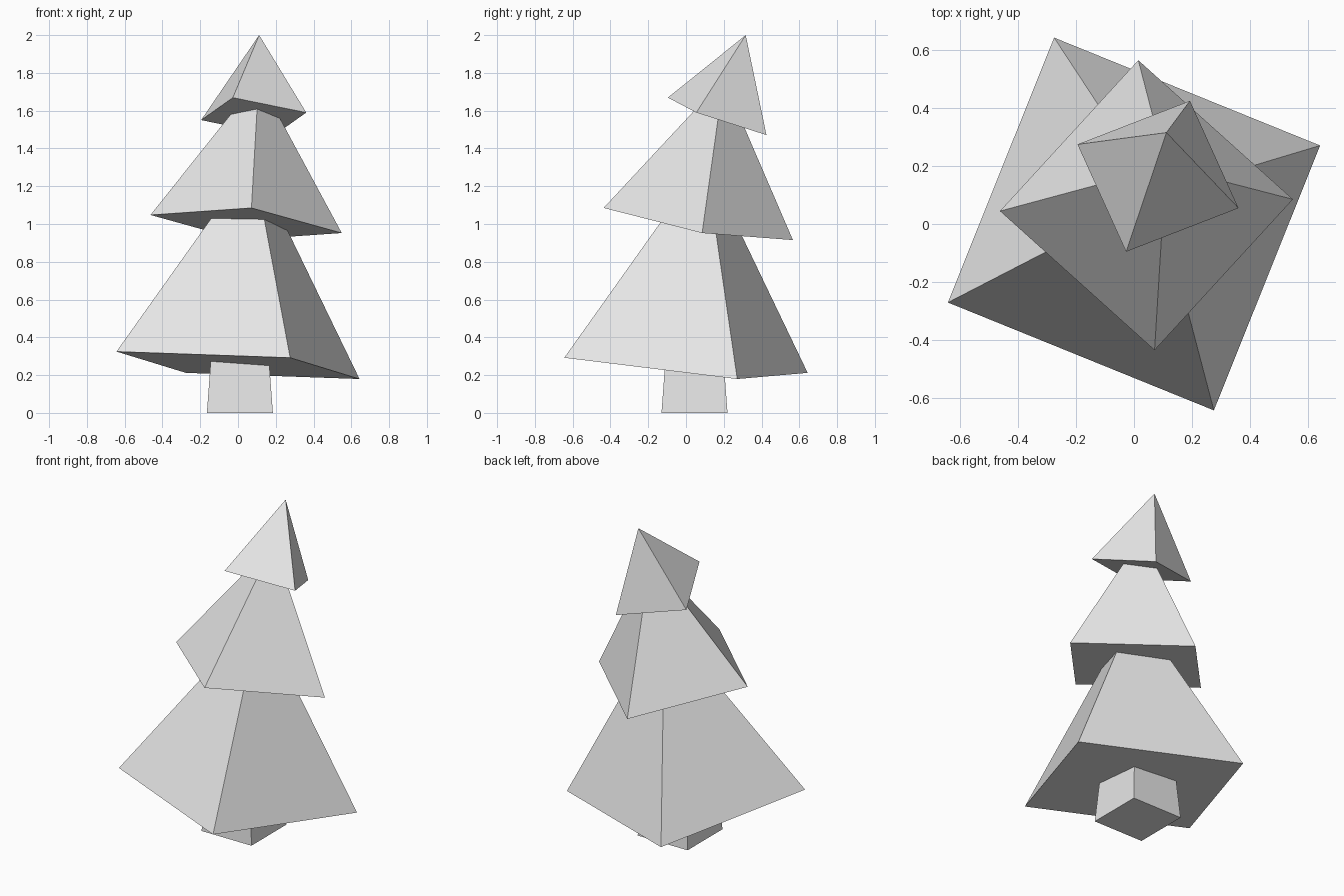
import bpy
import bmesh
from math import radians
from mathutils import Matrix, Vector

cube = bpy.data.objects.get("Cube")
if cube:
    bpy.data.objects.remove(cube, do_unlink=True)

# One plain grey for the whole tree
grey = bpy.data.materials.new("light_grey")
grey.use_nodes = True
grey.diffuse_color = (0.8, 0.8, 0.8, 1)
grey.node_tree.nodes["Principled BSDF"].inputs["Base Color"].default_value = (0.8, 0.8, 0.8, 1)


def four_sided(name, base, axis, corner, bottom, top):
    """Square pyramid or frustum: base centre, axis to the top, point towards one base corner."""
    base, axis = Vector(base), Vector(axis)
    z = axis.normalized()
    x = Vector(corner) - base
    x = (x - z * x.dot(z)).normalized()
    frame = Matrix((x, z.cross(x), z)).transposed().to_4x4()
    frame.translation = base + axis / 2

    bm = bmesh.new()
    bmesh.ops.create_cone(bm, cap_ends=True, segments=4, radius1=bottom,
                          radius2=top, depth=axis.length, matrix=frame)
    bmesh.ops.remove_doubles(bm, verts=bm.verts, dist=0.0001)
    bmesh.ops.recalc_face_normals(bm, faces=bm.faces)
    mesh = bpy.data.meshes.new(name)
    bm.to_mesh(mesh)
    bm.free()
    mesh.materials.append(grey)
    obj = bpy.data.objects.new(name, mesh)
    bpy.context.collection.objects.link(obj)
    return obj


# Upright tapered trunk, its top hidden in the lowest tier
four_sided("trunk", (0.01, 0.045, 0), (0, 0, 0.4), (1.01, 1.045, 0), 0.247, 0.205)

# Foliage tiers, each turned and leaning a little more
four_sided("lower_foliage", (0, 0, 0.252), (0.08, 0.102, 1.09),
           (-0.645, -0.272, 0.325), 0.702, 0)
four_sided("middle_foliage", (0.043, 0.065, 1.0), (0.067, 0.134, 0.767),
           (-0.465, 0.045, 1.05), 0.509, 0)
four_sided("top_foliage", (0.083, 0.165, 1.57), (0.029, 0.151, 0.43),
           (-0.195, 0.275, 1.55), 0.3, 0)
